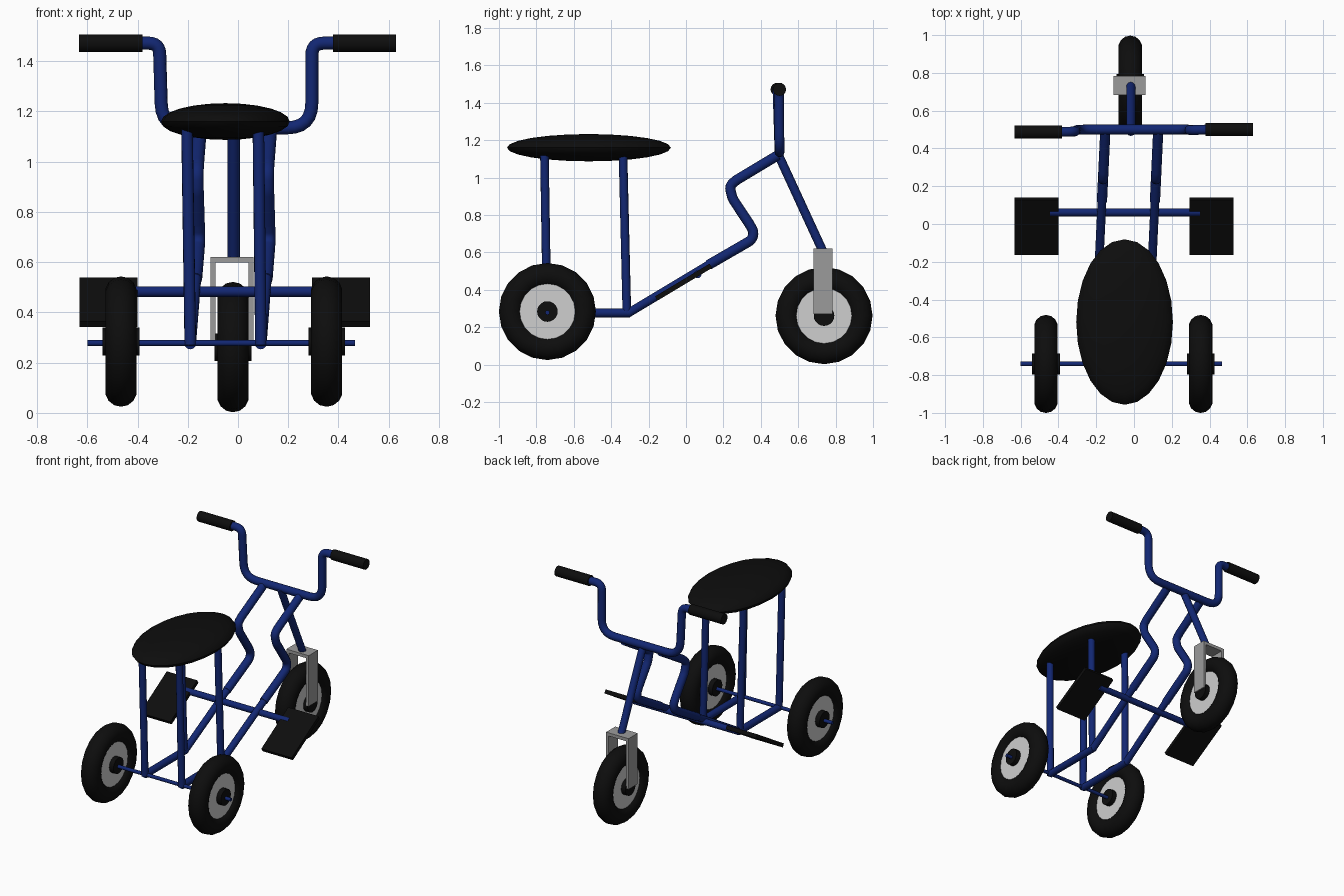
import bpy, bmesh, math
from mathutils import Vector, Matrix

if "Cube" in bpy.data.objects:
    bpy.data.objects.remove(bpy.data.objects["Cube"])


def material(name, r, g, b):
    m = bpy.data.materials.new(name)
    m.diffuse_color = (r, g, b, 1)
    m.use_nodes = True
    m.node_tree.nodes["Principled BSDF"].inputs["Base Color"].default_value = m.diffuse_color
    return m


BLUE = material("blue paint", 0.006, 0.02, 0.17)
BLACK = material("black rubber", 0.004, 0.004, 0.004)
DISC = material("light grey", 0.62, 0.62, 0.62)
GREY = material("fork grey", 0.33, 0.33, 0.33)


def finish(name, mesh, mat):
    mesh.materials.clear()
    mesh.materials.append(mat)
    mesh.shade_smooth()
    mesh.set_sharp_from_angle(angle=math.radians(40))
    ob = bpy.data.objects.new(name, mesh)
    bpy.context.collection.objects.link(ob)
    return ob


def from_bm(name, bm, mat):
    bmesh.ops.recalc_face_normals(bm, faces=bm.faces)
    mesh = bpy.data.meshes.new(name)
    bm.to_mesh(mesh)
    bm.free()
    return finish(name, mesh, mat)


def box(name, centre, size, mat, tilt=0):
    bm = bmesh.new()
    bmesh.ops.create_cube(bm, size=1, matrix=Matrix.Translation(centre)
                          @ Matrix.Rotation(tilt, 4, 'X') @ Matrix.Diagonal((*size, 1)))
    return from_bm(name, bm, mat)


def fillet(points, radius, steps=6):
    """Round the inner corners of a path with arcs."""
    pts = [Vector(p) for p in points]
    out = [pts[0]]
    for a, b, c in zip(pts, pts[1:], pts[2:]):
        u, v = (a - b).normalized(), (c - b).normalized()
        d = min(radius / math.tan(u.angle(v) / 2), 0.5 * (a - b).length, 0.5 * (c - b).length)
        p, q = b + u * d, b + v * d
        for i in range(steps + 1):
            t = i / steps
            out.append(p * (1 - t) ** 2 + b * 2 * t * (1 - t) + q * t * t)
    return out + [pts[-1]]


def tube(name, points, r, mat=BLUE):
    cu = bpy.data.curves.new(name, 'CURVE')
    cu.dimensions = '3D'
    cu.bevel_depth = r
    cu.bevel_resolution = 4
    cu.use_fill_caps = True
    sp = cu.splines.new('POLY')
    sp.points.add(len(points) - 1)
    for sp_pt, p in zip(sp.points, points):
        sp_pt.co = (*p, 1)
    tmp = bpy.data.objects.new("tmp", cu)
    bpy.context.collection.objects.link(tmp)
    dg = bpy.context.evaluated_depsgraph_get()
    mesh = bpy.data.meshes.new_from_object(tmp.evaluated_get(dg))
    bpy.data.objects.remove(tmp)
    bm = bmesh.new()
    bm.from_mesh(mesh)
    bmesh.ops.remove_doubles(bm, verts=bm.verts, dist=1e-5)
    return from_bm(name, bm, mat)


def cylinder_x(name, centre, r, half, mat, seg=20):
    bm = bmesh.new()
    bmesh.ops.create_cone(bm, cap_ends=True, segments=seg, radius1=r, radius2=r, depth=2 * half,
                          matrix=Matrix.Translation(centre) @ Matrix.Rotation(math.pi / 2, 4, 'Y'))
    return from_bm(name, bm, mat)


def wheel(name, c, n=20, m=14, major=0.196, minor=0.0635):
    # tyre as a ring around the x axis
    bm = bmesh.new()
    rings = []
    for i in range(n):
        a = 2 * math.pi * i / n
        ring = []
        for j in range(m):
            b = 2 * math.pi * j / m
            r = major + minor * math.cos(b)
            ring.append(bm.verts.new((c[0] + minor * math.sin(b),
                                      c[1] + r * math.cos(a), c[2] + r * math.sin(a))))
        rings.append(ring)
    for i in range(n):
        for j in range(m):
            p, q = rings[i], rings[(i + 1) % n]
            k = (j + 1) % m
            bm.faces.new((p[j], q[j], q[k], p[k]))
    from_bm(name + "_tyre", bm, BLACK)
    cylinder_x(name + "_disc", c, 0.165, 0.04, DISC)
    cylinder_x(name + "_hub", c, 0.055, 0.073, BLACK)


# wheels and rear axle
wheel("front_wheel", (-0.02, 0.738, 0.262))
wheel("rear_left_wheel", (-0.466, -0.741, 0.284))
wheel("rear_right_wheel", (0.353, -0.741, 0.284))
tube("rear_axle", [(-0.6, -0.741, 0.278), (0.465, -0.741, 0.278)], 0.012)

# seat
bm = bmesh.new()
bmesh.ops.create_uvsphere(bm, u_segments=24, v_segments=12, radius=1,
                          matrix=Matrix.Translation((-0.05, -0.519, 1.16))
                          @ Matrix.Diagonal((0.256, 0.438, 0.073, 1)))
from_bm("seat", bm, BLACK)

# frame sides: posts, bottom rails, bent main tubes
for side, x_low, x_high, x_top in (("left", -0.19, -0.152, -0.203), ("right", 0.091, 0.128, 0.081)):
    def fx(y):
        return x_low + (x_high - x_low) * (y + 0.31) / 0.8

    tube(side + "_rear_post", [(x_low, -0.743, 0.27), (x_top, -0.757, 1.13)], 0.023)
    tube(side + "_front_post", [(x_low, -0.316, 0.27), (x_top, -0.337, 1.13)], 0.023)
    tube(side + "_bottom_rail", [(x_low, -0.743, 0.277), (x_low, -0.3, 0.277)], 0.024)
    tube(side + "_lower_tube", [(fx(y), y, z) for y, z in ((-0.31, 0.275), (0.14, 0.545))], 0.023)
    path = [(fx(y), y, z) for y, z in ((0.12, 0.533), (0.30, 0.637), (0.353, 0.668),
                                       (0.363, 0.71), (0.337, 0.755), (0.249, 0.888),
                                       (0.232, 0.955), (0.27, 0.987), (0.492, 1.12))]
    tube(side + "_bent_tube", fillet(path, 0.1, 4), 0.027)

# handlebar with grips
bar = [(-0.40, 0.488, 1.472), (-0.313, 0.489, 1.472), (-0.303, 0.5, 1.135),
       (0.294, 0.5, 1.135), (0.294, 0.497, 1.472), (0.39, 0.5, 1.472)]
tube("handlebar", fillet(bar, 0.1), 0.026)
cylinder_x("left_grip", (-0.507, 0.487, 1.472), 0.035, 0.126, BLACK, 16)
cylinder_x("right_grip", (0.504, 0.5, 1.472), 0.035, 0.126, BLACK, 16)

# steering stem and fork
tube("steering_stem", [(-0.017, 0.488, 1.135), (-0.017, 0.73, 0.61)], 0.024)
box("fork_crown", (-0.024, 0.733, 0.609), (0.17, 0.1, 0.022), GREY)
for side, x in (("left", -0.1), ("right", 0.052)):
    box("fork_" + side + "_leg", (x, 0.733, 0.445), (0.019, 0.1, 0.35), GREY)

# pedals on a cross bar
tube("pedal_bar", [(-0.445, 0.062, 0.483), (0.35, 0.062, 0.483)], 0.021)
for side, x in (("left", -0.516), ("right", 0.41)):
    box(side + "_pedal", (x, -0.013, 0.441), (0.232, 0.34, 0.026), BLACK, math.radians(31))
